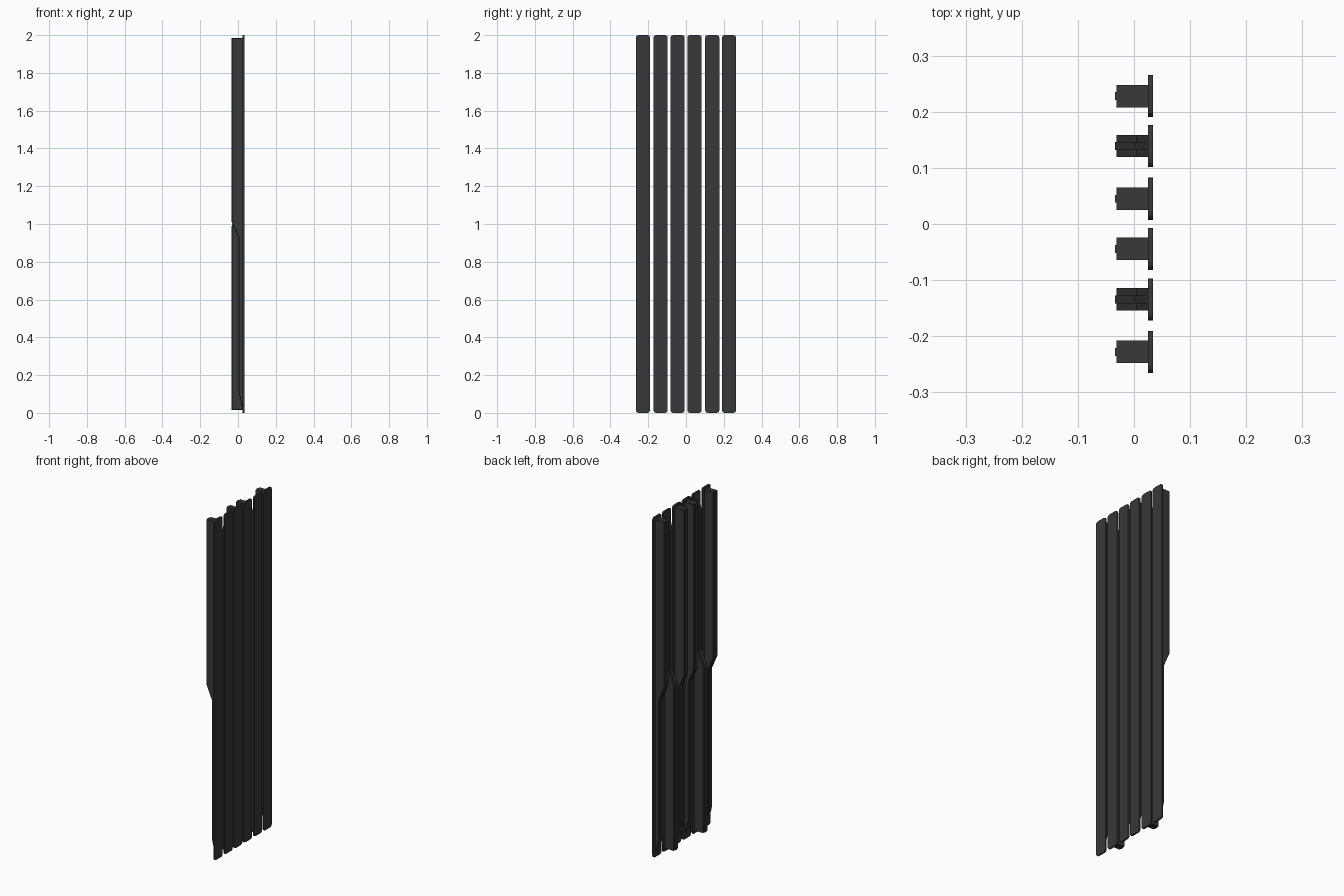
import bpy, math

if "Cube" in bpy.data.objects:
    bpy.data.objects.remove(bpy.data.objects["Cube"])

mat = bpy.data.materials.new("dark_grey")
mat.diffuse_color = (0.04, 0.04, 0.04, 1)
mat.use_nodes = True
mat.node_tree.nodes["Principled BSDF"].inputs["Base Color"].default_value = mat.diffuse_color


def prism(name, outline, to_3d, depth_a, depth_b):
    """Extrude a 2D outline between two depths."""
    n = len(outline)
    verts = [to_3d(p, d) for d in (depth_a, depth_b) for p in outline]
    faces = [tuple(range(n))[::-1], tuple(range(n, 2 * n))]
    faces += [(i, (i + 1) % n, n + (i + 1) % n, n + i) for i in range(n)]
    mesh = bpy.data.meshes.new(name)
    mesh.from_pydata(verts, [], faces)
    import bmesh
    bm = bmesh.new()
    bm.from_mesh(mesh)
    bmesh.ops.recalc_face_normals(bm, faces=bm.faces)
    bm.to_mesh(mesh)
    bm.free()
    mesh.materials.append(mat)
    obj = bpy.data.objects.new(name, mesh)
    bpy.context.collection.objects.link(obj)
    return obj


def rounded_outline(w, h, r, steps=3):
    """Rounded rectangle in y, z standing on z = 0."""
    pts = []
    for k, (sy, top) in enumerate([(1, 1), (-1, 1), (-1, 0), (1, 0)]):
        cy = sy * (w / 2 - r)
        cz = h - r if top else r
        for s in range(steps + 1):
            a = math.pi / 2 * (k + s / steps)
            pts.append((cy + r * math.cos(a), cz + r * math.sin(a)))
    return pts


def rib(name, y, width, proud, inset, flip):
    """Stepped stiffener: deep in one half, shallow and tapered in the other."""
    outline = [(0.026, 1.983 - inset), (-0.031 - proud, 1.983 - inset),
               (-0.031 - proud, 1.012), (0.004 - proud, 0.93),
               (0.004 - proud, 0.115), (0.026, 0.02 + inset)]
    if flip:
        outline = [(x, 2 - z) for x, z in outline]
    prism(name, outline, lambda p, d: (p[0], d, p[1]), y - width / 2, y + width / 2)


SLATS = [(-0.228, False), (-0.1345, True), (-0.0445, False),
         (0.045, False), (0.139, True), (0.228, False)]

for i, (y, flip) in enumerate(SLATS, 1):
    # front plate with rounded corners
    prism(f"slat_{i}", rounded_outline(0.075, 2.0, 0.014),
          lambda p, d: (d, y + p[0], p[1]), 0.025, 0.034)
    # wide stiffener and its narrow raised spine
    rib(f"stiffener_{i}", y, 0.04, 0.0, 0.0, flip)
    rib(f"stiffener_spine_{i}", y, 0.014, 0.003, -0.001, flip)
